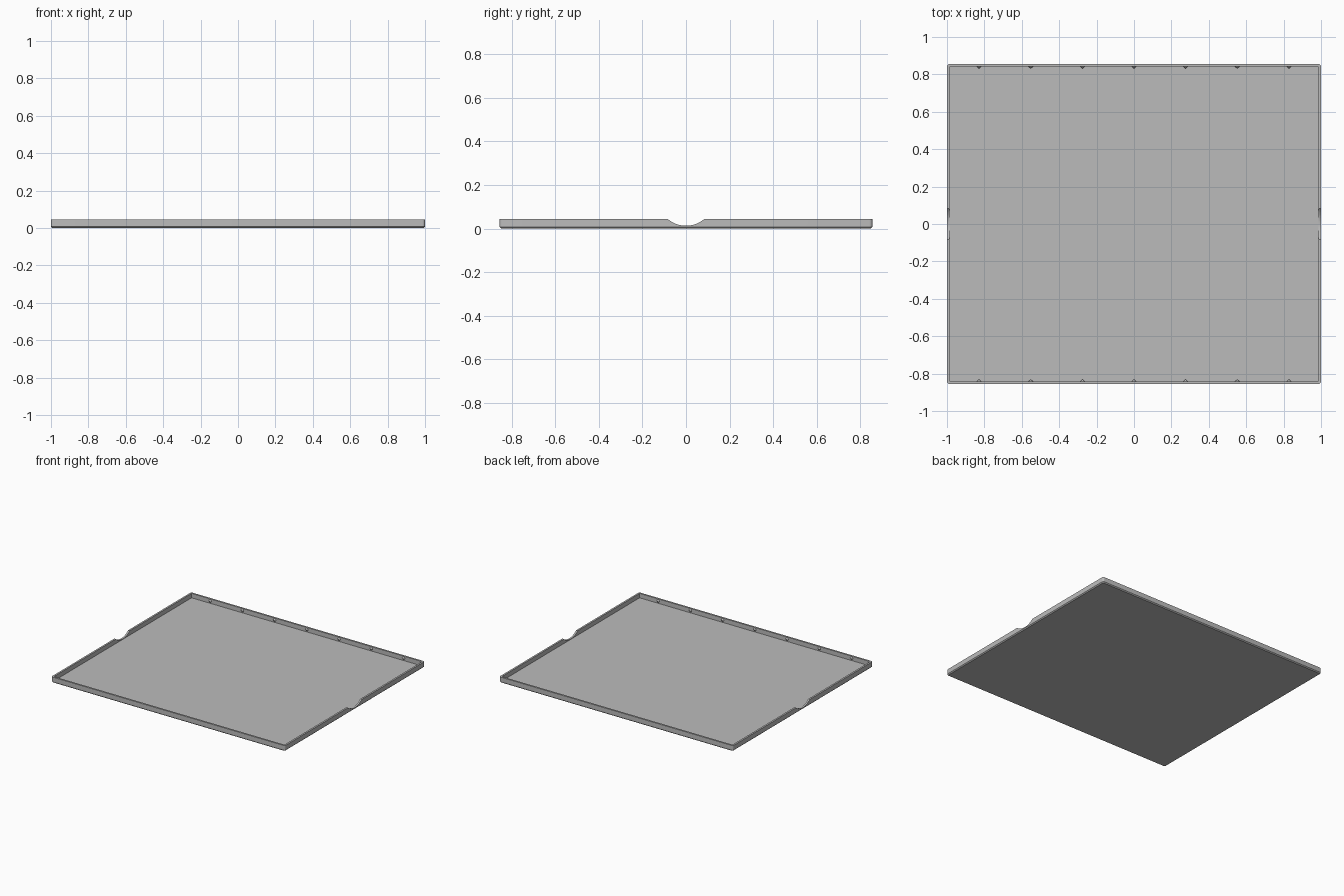
import bpy, bmesh, math

cube = bpy.data.objects.get("Cube")
if cube:
    bpy.data.objects.remove(cube, do_unlink=True)

HALF_X, HALF_Y, HEIGHT = 1.0, 0.855, 0.044
WALL, FLOOR, CHAMFER, CORNER = 0.014, 0.01, 0.007, 0.014

grey = bpy.data.materials.new("light grey plastic")
grey.use_nodes = True
colour = (0.5, 0.5, 0.5, 1)
grey.diffuse_color = colour
grey.node_tree.nodes["Principled BSDF"].inputs["Base Color"].default_value = colour


def finish(name, bm):
    bmesh.ops.recalc_face_normals(bm, faces=bm.faces)
    mesh = bpy.data.meshes.new(name)
    bm.to_mesh(mesh)
    bm.free()
    mesh.materials.append(grey)
    obj = bpy.data.objects.new(name, mesh)
    bpy.context.collection.objects.link(obj)
    return obj


def rounded_loop(bm, inset, z, steps=6):
    """Ring of vertices around a rounded rectangle."""
    r = max(CORNER - inset, 0.002)
    cx, cy = HALF_X - inset - r, HALF_Y - inset - r
    ring = []
    for quarter, (sx, sy) in enumerate([(1, 1), (-1, 1), (-1, -1), (1, -1)]):
        for i in range(steps + 1):
            a = math.pi / 2 * (quarter + i / steps)
            ring.append(bm.verts.new((sx * cx + r * math.cos(a), sy * cy + r * math.sin(a), z)))
    return ring


# Tray shell: chamfered base, thin walls, flat floor
bm = bmesh.new()
profile = [(CHAMFER, 0), (0, CHAMFER), (0, HEIGHT), (WALL, HEIGHT), (WALL, FLOOR)]
rings = [rounded_loop(bm, inset, z) for inset, z in profile]
for low, high in zip(rings, rings[1:]):
    for i in range(len(low)):
        j = (i + 1) % len(low)
        bm.faces.new((low[i], low[j], high[j], high[i]))
bm.faces.new(rings[0])
bm.faces.new(rings[-1])
tray = finish("tray", bm)

# Curved finger notches through both side walls
radius, notch_bottom = 0.129, 0.013
bm = bmesh.new()
bmesh.ops.create_cone(bm, cap_ends=True, segments=96, radius1=radius, radius2=radius, depth=3)
cutter = finish("notch_cutter", bm)
cutter.rotation_euler.y = math.pi / 2
cutter.location.z = notch_bottom + radius
cutter.hide_render = True
cutter.hide_viewport = True
cut = tray.modifiers.new("finger notches", "BOOLEAN")
cut.operation = "DIFFERENCE"
cut.solver = "EXACT"
cut.object = cutter

# Small snap bumps along the inside of the front and back walls
for side, label in ((-1, "front"), (1, "back")):
    for n in range(-3, 4):
        bm = bmesh.new()
        bmesh.ops.create_cone(bm, cap_ends=True, segments=16,
                              radius1=0.012, radius2=0.002, depth=0.009)
        bump = finish(f"{label}_snap_bump_{n + 4}", bm)
        bump.rotation_euler.x = side * math.pi / 2
        bump.location = (n * 0.276, side * (HALF_Y - WALL - 0.004), 0.028)

# Smooth curves, crisp edges
bpy.ops.object.select_all(action="DESELECT")
tray.select_set(True)
bpy.context.view_layer.objects.active = tray
bpy.ops.object.shade_smooth_by_angle(angle=math.radians(30))
